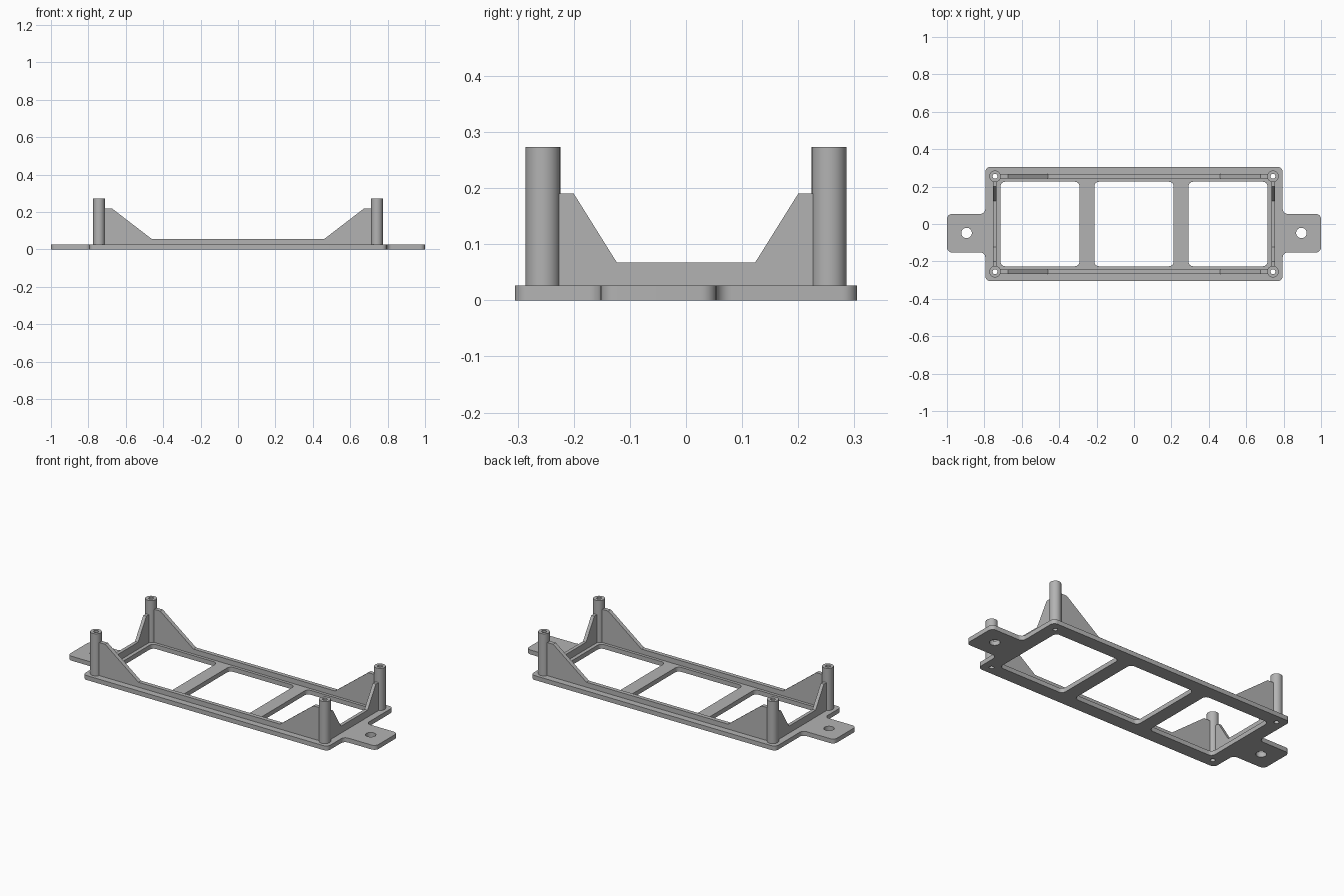
import bpy, bmesh
from math import pi, sin, cos, radians
from mathutils import Vector, Matrix

cube = bpy.data.objects.get("Cube")
if cube:
    bpy.data.objects.remove(cube)

grey = bpy.data.materials.new("plain_grey")
grey.use_nodes = True
colour = (0.45, 0.45, 0.45, 1)
grey.diffuse_color = colour
grey.node_tree.nodes["Principled BSDF"].inputs["Base Color"].default_value = colour


def rounded(corners, r, steps=6):
    """Round every right-angled corner of an outline."""
    pts = []
    for i, corner in enumerate(corners):
        p = Vector(corner)
        a = (Vector(corners[i - 1]) - p).normalized()
        b = (Vector(corners[(i + 1) % len(corners)]) - p).normalized()
        c = p + r * (a + b)
        for k in range(steps + 1):
            t = k / steps * pi / 2
            pts.append(c - r * (b * cos(t) + a * sin(t)))
    return pts


def circle(x, y, r, n=32):
    return [(x + r * cos(2 * pi * k / n), y + r * sin(2 * pi * k / n)) for k in range(n)]


def box(x0, x1, y0, y1):
    return [(x0, y0), (x1, y0), (x1, y1), (x0, y1)]


def extrude(name, loops, low, high, turn=Matrix()):
    """Fill an outline with holes and extrude it from low to high."""
    curve = bpy.data.curves.new(name, 'CURVE')
    curve.dimensions = '2D'
    curve.fill_mode = 'BOTH'
    curve.extrude = (high - low) / 2
    for loop in loops:
        spline = curve.splines.new('POLY')
        spline.points.add(len(loop) - 1)
        for point, p in zip(spline.points, loop):
            point.co = (p[0], p[1], 0, 1)
        spline.use_cyclic_u = True
    temp = bpy.data.objects.new(name + "_outline", curve)
    bpy.context.collection.objects.link(temp)
    graph = bpy.context.evaluated_depsgraph_get()
    mesh = bpy.data.meshes.new_from_object(temp.evaluated_get(graph))
    bpy.data.objects.remove(temp)
    bm = bmesh.new()
    bm.from_mesh(mesh)
    bmesh.ops.remove_doubles(bm, verts=bm.verts, dist=1e-5)
    bmesh.ops.translate(bm, verts=bm.verts, vec=(0, 0, (low + high) / 2))
    bmesh.ops.transform(bm, matrix=turn, verts=bm.verts)
    bmesh.ops.recalc_face_normals(bm, faces=bm.faces)
    bm.to_mesh(mesh)
    bm.free()
    mesh.materials.clear()
    mesh.materials.append(grey)
    obj = bpy.data.objects.new(name, mesh)
    bpy.context.collection.objects.link(obj)
    bpy.ops.object.select_all(action='DESELECT')
    obj.select_set(True)
    bpy.context.view_layer.objects.active = obj
    bpy.ops.object.shade_smooth_by_angle(angle=radians(35))
    return obj


PLATE_TOP = 0.026
POST_X, POST_Y, BORE = 0.743, 0.255, 0.013
corners = [(sx, sy) for sx in (-1, 1) for sy in (-1, 1)]

# Base plate with mounting tabs, three windows and screw holes
W, D, T0, T1 = 0.795, 0.305, -0.152, 0.054
outline = [(-W, -D), (W, -D), (W, T0), (1, T0), (1, T1), (W, T1),
           (W, D), (-W, D), (-W, T1), (-1, T1), (-1, T0), (-W, T0)]
loops = [rounded(outline, 0.027)]
for x0, x1 in ((-0.714, -0.291), (-0.212, 0.212), (0.291, 0.714)):
    loops.append(rounded(box(x0, x1, -0.226, 0.226), 0.025))
loops += [circle(s * 0.895, -0.048, 0.028) for s in (-1, 1)]
loops += [circle(sx * POST_X, sy * POST_Y, BORE) for sx, sy in corners]
extrude("base_plate", loops, 0, PLATE_TOP)

# Hollow corner posts
for sx, sy in corners:
    name = ("front" if sy < 0 else "back") + ("_left" if sx > 0 else "_right") + "_post"
    x, y = sx * POST_X, sy * POST_Y
    extrude(name, [circle(x, y, 0.031), circle(x, y, BORE)], PLATE_TOP, 0.273)


def wall_profile(end, top, shoulder, foot, rail):
    """Low rail rising to a gusset at both ends."""
    half = [(end, PLATE_TOP), (end, top), (shoulder, top), (foot, rail)]
    return half + [(-u, z) for u, z in reversed(half)]


# Long walls along front and back
stand_x = Matrix.Rotation(pi / 2, 4, 'X')
long_wall = wall_profile(POST_X - 0.022, 0.22, 0.675, 0.46, 0.055)
for name, y in (("front_wall", -POST_Y), ("back_wall", POST_Y)):
    extrude(name, [long_wall], -y - 0.012, -y + 0.012, stand_x)

# Short walls at the two ends
stand_y = Matrix.Rotation(pi / 2, 4, 'Z') @ stand_x
short_wall = wall_profile(POST_Y - 0.022, 0.19, 0.2, 0.123, 0.067)
for name, x in (("left_wall", POST_X + 0.002), ("right_wall", -POST_X - 0.002)):
    extrude(name, [short_wall], x - 0.01, x + 0.01, stand_y)
